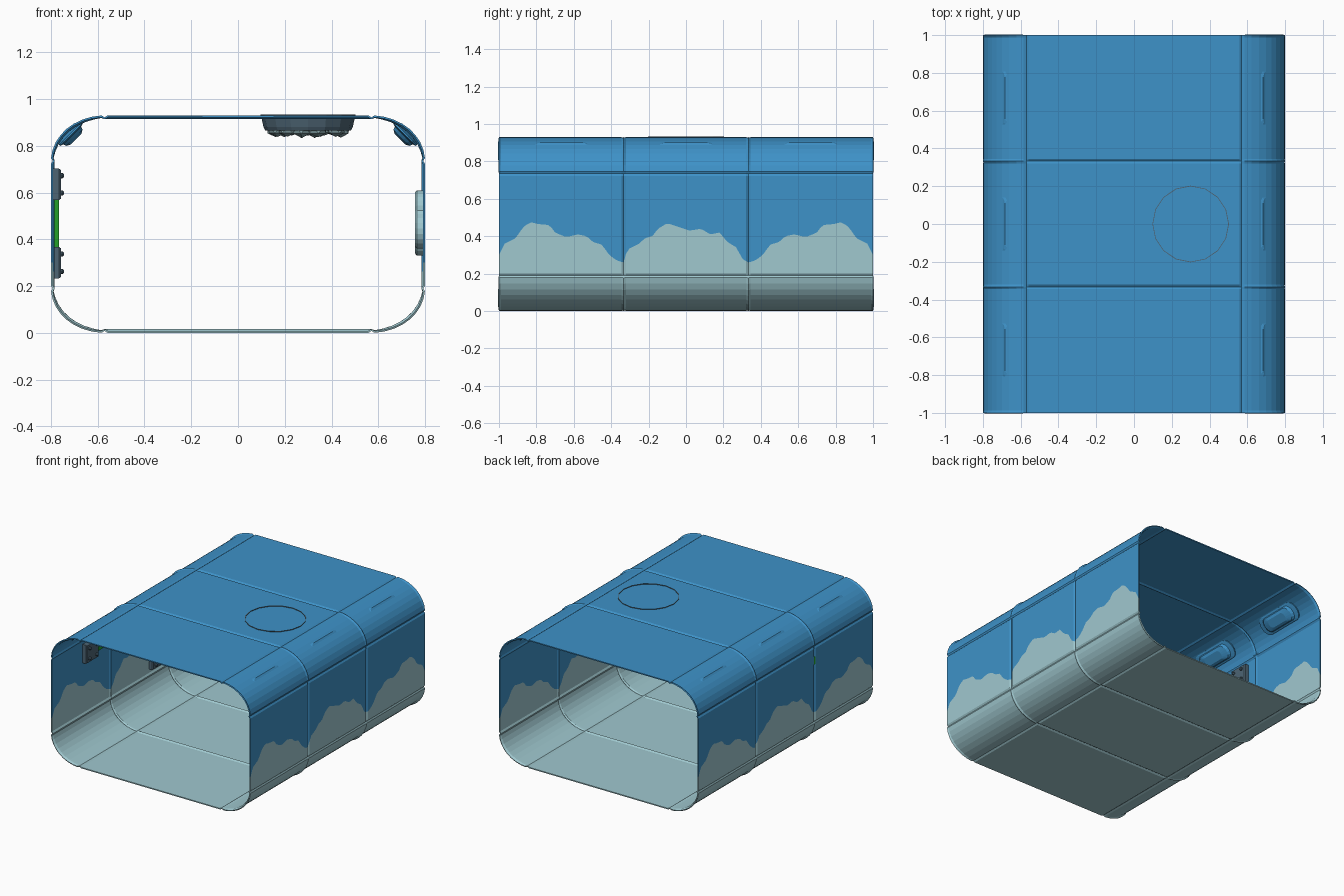
import bpy, bmesh, math, random
from mathutils import Matrix, Vector

if "Cube" in bpy.data.objects:
    bpy.data.objects.remove(bpy.data.objects["Cube"])

random.seed(4)


def material(name, rgb):
    m = bpy.data.materials.new(name)
    m.diffuse_color = (*rgb, 1)
    m.use_nodes = True
    m.node_tree.nodes["Principled BSDF"].inputs["Base Color"].default_value = m.diffuse_color
    return m


BLUE = material("sky_blue", (0.048, 0.287, 0.578))
PALE = material("pale_cloud", (0.35, 0.578, 0.624))
SLATE = material("slate", (0.075, 0.13, 0.175))
GREEN = material("green", (0.017, 0.352, 0.021))
LEAF = material("grey_teal", (0.22, 0.34, 0.36))


def finish(name, bm, mats):
    me = bpy.data.meshes.new(name)
    bm.to_mesh(me)
    bm.free()
    for m in mats:
        me.materials.append(m)
    ob = bpy.data.objects.new(name, me)
    bpy.context.collection.objects.link(ob)
    return ob


def loft(name, outline, levels, matrix, mat):
    """Stack a 2D outline at (height, inset scale) levels and cap both ends."""
    bm = bmesh.new()
    rings = [[bm.verts.new(matrix @ Vector((x * s, y * s, h))) for x, y in outline]
             for h, s in levels]
    n = len(outline)
    for a, b in zip(rings, rings[1:]):
        for i in range(n):
            j = (i + 1) % n
            bm.faces.new((a[i], a[j], b[j], b[i]))
    bm.faces.new(rings[0])
    bm.faces.new(rings[-1])
    bmesh.ops.recalc_face_normals(bm, faces=bm.faces[:])
    return finish(name, bm, [mat])


def frame(origin, xdir, zdir):
    x, z = Vector(xdir).normalized(), Vector(zdir).normalized()
    y = z.cross(x)
    m = Matrix((x, y, z)).transposed().to_4x4()
    m.translation = origin
    return m


def rect(w, h):
    return [(-w / 2, -h / 2), (w / 2, -h / 2), (w / 2, h / 2), (-w / 2, h / 2)]


# Cloud edge height along the side walls
OUTER = [(-1, .30), (-.97, .36), (-.91, .39), (-.89, .42), (-.87, .45), (-.83, .475),
         (-.79, .465), (-.73, .46), (-.70, .42), (-.64, .395), (-.58, .41), (-.53, .40),
         (-.50, .37), (-.45, .355), (-.41, .30), (-.37, .27), (-.333, .26)]
MIDDLE = [(-.333, .28), (-.31, .33), (-.25, .36), (-.22, .39), (-.18, .40), (-.15, .44),
          (-.10, .47), (-.04, .45), (.02, .43), (.08, .44), (.13, .41), (.18, .42),
          (.22, .37), (.27, .34), (.30, .28), (.333, .26)]


def cloud_height(y):
    pts = MIDDLE if abs(y) < 1 / 3 else OUTER
    if y > 1 / 3:
        y = -y
    for (a, za), (b, zb) in zip(pts, pts[1:]):
        if y <= b:
            return za + (zb - za) * max(0, (y - a) / (b - a))
    return pts[-1][1]


# Shell cross-section, right half: x, z, outward normal, seam flag, bulge, cloud flag
W, H, CX, LO, HI = 0.8, 0.93, 0.57, 0.19, 0.735
half = [(0, 0, 0, -1, 0, 0, 0), (CX - .012, 0, 0, -1, 0, 0, 0), (CX, 0, 0, -1, 1, 0, 0)]


def corner(zc, rz, a0):
    for u in [.04, .15, .27, .39, .5, .61, .73, .85, .96]:
        a = a0 + u * math.pi / 2
        c, s = math.cos(a), math.sin(a)
        half.append((CX + (W - CX) * c, zc + rz * s, c, s, 0, math.sin(math.pi * u) ** .5, 0))


corner(LO, LO, -math.pi / 2)
half += [(W, LO, 1, 0, 1, 0, 0), (W, LO + .012, 1, 0, 0, 0, 0), (W, 0, 1, 0, 0, 0, 1),
         (W, HI - .012, 1, 0, 0, 0, 0), (W, HI, 1, 0, 1, 0, 0)]
corner(HI, H - HI, 0)
half += [(CX, H, 0, 1, 1, 0, 0), (CX - .012, H, 0, 1, 0, 0, 0), (0, H, 0, 1, 0, 0, 0)]
profile = half + [(-p[0], p[1], -p[2]) + p[3:] for p in half[-2:0:-1]]
cloud_rows = [i for i, p in enumerate(profile) if p[6]]

# Stations along the length: three bays with joints between them
stations = []
for k in range(3):
    y0, y1 = -1 + k * 2 / 3, -1 + (k + 1) * 2 / 3
    if k == 0:
        stations.append((y0, 1))
    stations += [(y0 + .012 + (y1 - y0 - .024) * i / 36, 0) for i in range(37)]
    stations.append((y1, 1))

# Tunnel shell
bm = bmesh.new()
grid = []
for y, joint in stations:
    ring = []
    for x, z, nx, nz, seam, bulge, cl in profile:
        if cl:
            z = cloud_height(y if x > 0 else -y)
        inset = .008 if seam else 0
        if joint and abs(y) < .9 and not bulge:
            inset = .008
        if bulge and not joint:
            inset = .008 * bulge
        ring.append(bm.verts.new((x - nx * inset, y, z - nz * inset)))
    grid.append(ring)
n = len(profile)
for a, b in zip(grid, grid[1:]):
    for i in range(n):
        j = (i + 1) % n
        f = bm.faces.new((a[i], b[i], b[j], a[j]))
        f.material_index = 0 if cloud_rows[0] <= i < cloud_rows[1] else 1
shell = finish("tunnel_shell", bm, [BLUE, PALE])
sol = shell.modifiers.new("thickness", "SOLIDIFY")
sol.thickness = .008
sol.offset = -1

# Corner lamps: domed stadium shapes, three on each side
stadium = []
for k in range(16):
    a = -math.pi / 2 + (k % 8) * math.pi / 7 + (math.pi if k > 7 else 0)
    stadium.append(((.13 if k < 8 else -.13) + .05 * math.cos(a), .068 * math.sin(a)))
for side in (-1, 1):
    for y in (-2 / 3, 0, 2 / 3):
        m = frame((side * .725, y, .86), (0, 1, 0), (-side, 0, -1))
        loft("corner_lamp", stadium,
             [(0, .85), (.01, 1), (.018, 1), (.022, .8), (.036, .72), (.046, .45)], m, BLUE)

# Ceiling planter: tapered round pot, thin rim above the roof, leafy lumps below
circle = [(.2 * math.cos(i * math.pi / 8), .2 * math.sin(i * math.pi / 8)) for i in range(16)]
loft("ceiling_pot", circle, [(.008, 1), (.05, .955), (.064, .92)],
     frame((.3, 0, H), (1, 0, 0), (0, 0, -1)), SLATE)
bm = bmesh.new()
rim = [[bm.verts.new((.3 + x * s, y * s, z)) for x, y in circle]
       for s, z in ((1.015, H - .01), (1.015, H + .004), (.995, H + .004), (.995, H - .01))]
for a, b in zip(rim, rim[1:]):
    for i in range(16):
        j = (i + 1) % 16
        bm.faces.new((a[i], a[j], b[j], b[i]))
finish("roof_ring", bm, [SLATE])
bm = bmesh.new()
for count, radius in ((1, 0), (6, .07), (11, .14)):
    for i in range(count):
        a = i * math.tau / count + random.uniform(-.15, .15)
        m = (Matrix.Translation((.3 + radius * math.cos(a), radius * math.sin(a), .867))
             @ Matrix.Diagonal((.042, .042, random.uniform(.022, .036), 1))
             @ Matrix.Rotation(random.uniform(0, 6), 4, 'Z'))
        bmesh.ops.create_icosphere(bm, subdivisions=1, radius=1, matrix=m)
finish("hanging_leaves", bm, [LEAF])

# Cloud-shaped wall panel: outline is the outer edge of overlapping circles
puffs = [(0, 0, .09), (-.10, -.04, .08), (.10, -.03, .08), (-.06, .05, .075),
         (.05, .06, .08), (0, -.07, .07)]
cloud = []
for i in range(48):
    a = i * math.tau / 48
    d, best = Vector((math.cos(a), math.sin(a))), 0
    for px, py, r in puffs:
        t = d.x * px + d.y * py
        q = t * t - (px * px + py * py - r * r)
        if q > 0:
            best = max(best, t + math.sqrt(q))
    cloud.append(d * best)
loft("cloud_panel", cloud, [(.002, 1), (.034, 1), (.042, .94)],
     frame((W, -.68, .47), (0, -1, 0), (-1, 0, 0)), PALE)

# Left wall: pipe run with three slate brackets and their bolts
for y, z in ((-.58, .635), (.18, .635), (.18, .30)):
    m = frame((-W, y, z), (0, 1, 0), (1, 0, 0))
    loft("pipe_bracket", rect(.14, .135), [(.001, 1), (.034, 1), (.042, .92)], m, SLATE)
    for dy in (-.04, .04):
        for dz in (-.037, .037):
            bolt = [(.011 * math.cos(i * math.pi / 4), .011 * math.sin(i * math.pi / 4))
                    for i in range(8)]
            loft("bracket_bolt", bolt, [(.04, 1), (.05, 1), (.056, .5)],
                 m @ Matrix.Translation((dy, dz, 0)), SLATE)
loft("upright_pipe", rect(.055, .22), [(.001, 1), (.034, 1)],
     frame((-W, .18, .468), (0, 1, 0), (1, 0, 0)), GREEN)
loft("level_pipe", rect(.64, .055), [(.001, 1), (.034, 1)],
     frame((-W, -.2, .635), (0, 1, 0), (1, 0, 0)), GREEN)
